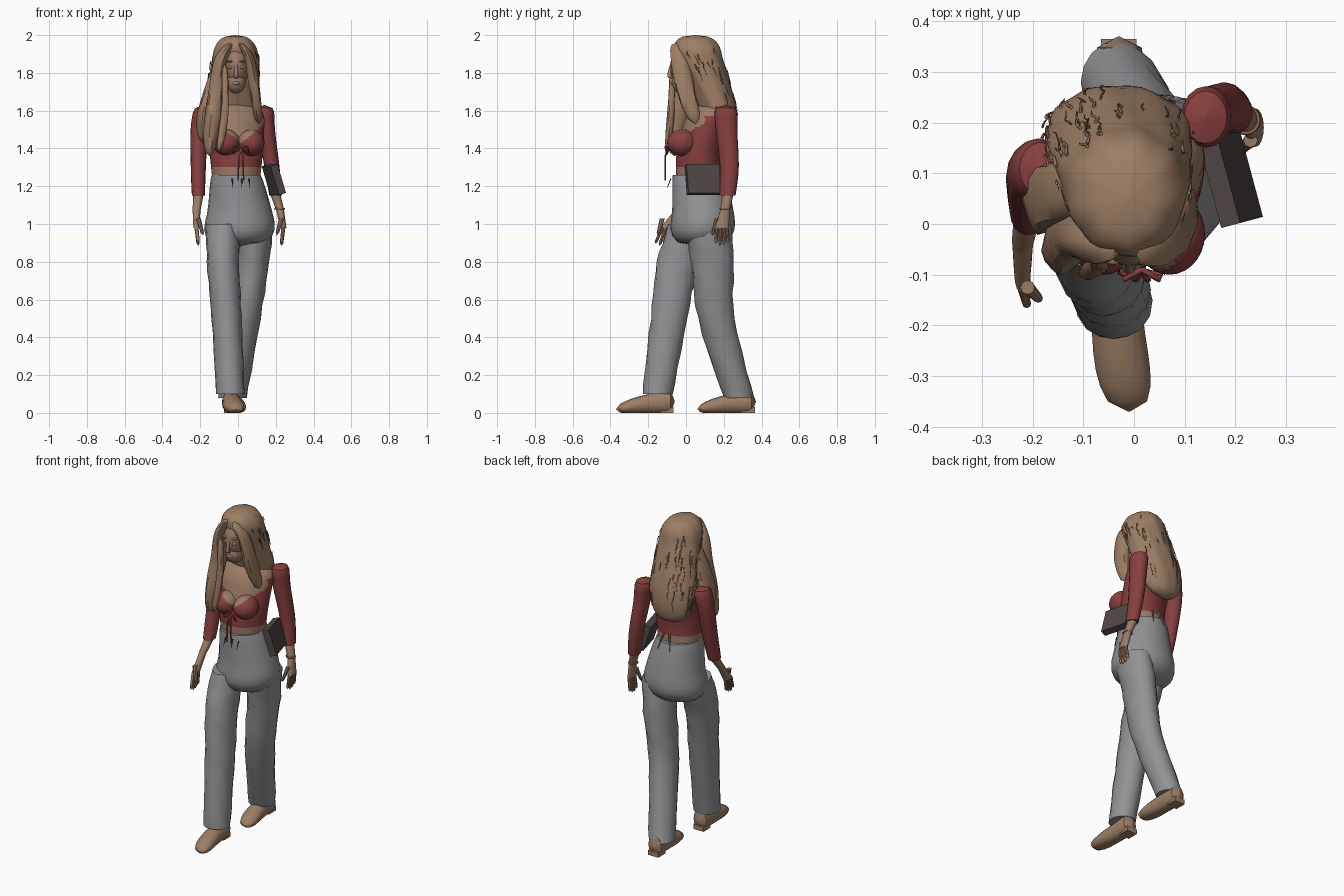
import bpy, bmesh, math, random
from mathutils import Vector

random.seed(4)
if "Cube" in bpy.data.objects:
    bpy.data.objects.remove(bpy.data.objects["Cube"])


def material(name, *rgb):
    mat = bpy.data.materials.new(name)
    mat.use_nodes = True
    mat.diffuse_color = (*rgb, 1)
    mat.node_tree.nodes["Principled BSDF"].inputs["Base Color"].default_value = (*rgb, 1)
    return mat


skin = material("skin", .33, .2, .13)
hair = material("hair", .34, .21, .13)
leather = material("shoe leather", .34, .21, .13)
red = material("red knit", .25, .05, .05)
denim = material("grey denim", .29, .29, .3)
dark = material("dark leather", .08, .06, .06)
shadow = material("dark hair strand", .16, .1, .06)


def finish(name, bm, mats, rule=None):
    bmesh.ops.recalc_face_normals(bm, faces=bm.faces)
    if rule:
        for face in bm.faces:
            face.material_index = rule(face.calc_center_median())
    mesh = bpy.data.meshes.new(name)
    bm.to_mesh(mesh)
    bm.free()
    obj = bpy.data.objects.new(name, mesh)
    bpy.context.collection.objects.link(obj)
    for mat in mats:
        mesh.materials.append(mat)
    bpy.ops.object.select_all(action='DESELECT')
    bpy.context.view_layer.objects.active = obj
    obj.select_set(True)
    bpy.ops.object.shade_smooth_by_angle(angle=math.radians(40))


def smooth_path(joints, steps):
    """Points of a smooth curve through the joints."""
    joints = [Vector(joint) for joint in joints]
    padded = [joints[0], *joints, joints[-1]]
    points = []
    for before, start, end, after in zip(padded, padded[1:], padded[2:], padded[3:]):
        tangent_in, tangent_out = (end - before) / 2, (after - start) / 2
        for step in range(steps):
            t = step / steps
            ease = t * t * (3 - 2 * t)
            points.append(start.lerp(end, ease) + tangent_in * t * (1 - t) ** 2
                          - tangent_out * t * t * (1 - t))
    return points + [joints[-1]]


def dome(head=0, tail=0):
    """Profile that rounds off the given shares of both ends."""
    def cap(distance, share):
        return 1 if distance >= share else math.sqrt(1 - (1 - distance / share) ** 2)
    return lambda t: max(cap(t, head) * cap(1 - t, tail), .03)


def sections(joints, wide, deep, profile, steps):
    path = smooth_path(joints, steps)
    for index, center in enumerate(path):
        t = index / (len(path) - 1)
        size = profile(t)
        yield center, size * (wide[0] + (wide[1] - wide[0]) * t), size * (deep[0] + (deep[1] - deep[0]) * t)


def limb(name, joints, wide, deep, mats, profile=dome(), sides=16, steps=5, yaw=0,
         upright=False, ripple=None, rule=None):
    """Skin of elliptical rings along a path; rings lie flat, or stand upright."""
    bm = bmesh.new()
    rings = []
    for center, rx, ry in sections(joints, wide, deep, profile, steps):
        ring = []
        for side in range(sides):
            angle = math.tau * side / sides
            swell = 1 + ripple(angle, center.z) if ripple else 1
            offset = Vector((rx * swell * math.cos(angle), ry * swell * math.sin(angle), 0))
            if upright:
                co = center + offset.xzy
                co.z = max(co.z, 0)
            else:
                offset.rotate(Vector((1, 0, 0)).rotation_difference((math.cos(yaw), math.sin(yaw), 0)))
                co = center + offset
            ring.append(bm.verts.new(co))
        rings.append(ring)
    for low, high in zip(rings, rings[1:]):
        for side in range(sides):
            bm.faces.new((low[side - 1], low[side], high[side], high[side - 1]))
    bm.faces.new(rings[0])
    bm.faces.new(rings[-1])
    finish(name, bm, mats, rule)


def ball(name, center, size, mats, rule=None):
    bm = bmesh.new()
    bmesh.ops.create_uvsphere(bm, u_segments=28, v_segments=18, radius=1)
    for vert in bm.verts:
        vert.co = Vector(center) + vert.co * Vector(size)
    finish(name, bm, mats, rule)


def box(name, center, size, mat, rotation=(0, 0, 0)):
    bpy.ops.mesh.primitive_cube_add(size=1, location=center, rotation=rotation)
    obj = bpy.context.object
    obj.name, obj.scale = name, size
    obj.data.materials.append(mat)


def cords(name, paths, radius, mat, tip=.3):
    curve = bpy.data.curves.new(name, 'CURVE')
    curve.dimensions, curve.bevel_depth, curve.bevel_resolution = '3D', radius, 1
    curve.use_fill_caps = True
    for path in paths:
        line = curve.splines.new('POLY')
        line.points.add(len(path) - 1)
        for index, (point, co) in enumerate(zip(line.points, path)):
            point.co = (*co, 1)
            point.radius = 1 - (1 - tip) * index / (len(path) - 1)
    curve.materials.append(mat)
    bpy.context.collection.objects.link(bpy.data.objects.new(name, curve))


# Trousers: hips and two striding legs with soft creases
def crease(angle, z):
    return (math.sin(3 * angle + 31 * z) + math.sin(2 * angle - 47 * z)) / 50


limb("trouser_hips", [(-.01, .07, 1.26), (.01, .09, 1.05), (0, .08, .88)],
     (.13, .22), (.14, .19), [denim], dome(tail=.4), sides=24)
legs = {"right": [(-.08, .04, 1), (-.08, -.04, .8), (-.06, -.09, .5), (-.04, -.15, .1)],
        "left": [(.1, .11, 1), (.08, .14, .8), (.04, .16, .5), (-.03, .28, .08)]}
for side, joints in legs.items():
    limb(side + "_trouser_leg", joints, (.09, .075), (.13, .08), [denim], ripple=crease)

    # Shoe below each hem, with a block heel
    ankle = joints[-1]
    heel = Vector((ankle.x if hasattr(ankle, "x") else ankle[0], ankle[1] + .09, .06))
    limb(side + "_shoe", [heel, heel + Vector((.01, -.16, -.015)), heel + Vector((.03, -.31, -.04))],
         (.045, .06), (.07, .03), [leather], dome(.15, .4), upright=True)
    box(side + "_heel", heel + Vector((0, -.04, -.045)), (.07, .07, .03), leather)


# Torso: bare midriff and neckline, knit top below the neckline
def top_rule(center):
    limit = 1.43 + .8 * abs(center.x - .015) if center.y < .1 else 1.57
    return int(1.3 < center.z < limit)


limb("torso", [(-.01, .07, 1.2), (-.01, .07, 1.4), (-.02, .14, 1.65)], (.12, .17), (.12, .11),
     [skin, red], dome(tail=.25), sides=48, steps=24, yaw=math.radians(14), rule=top_rule)
limb("neck", [(-.02, .13, 1.6), (-.01, .04, 1.78)], (.06, .04), (.06, .04), [skin])
for side, x in (("left", .07), ("right", -.06)):
    ball(side + "_bust", (x, -.02, 1.43), (.07, .08, .07), [skin, red], top_rule)

# Front tie: two loops and two hanging ends from one knot
knot = Vector((.015, -.09, 1.4))
ties = []
for sign in (-1, 1):
    ties.append([knot, knot + Vector((sign * .035, -.02, .01)), knot + Vector((sign * .04, -.01, -.03)), knot])
    ties.append([knot, knot + Vector((sign * .01, -.02, -.04)), knot + Vector((sign * .015, -.02, -.17))])
cords("front_tie", ties, .006, red, .7)
cords("back_tie", [[(x, .19, 1.31), (x * 2, .22, 1.22)] for x in (-.02, .02)], .006, skin)
cords("waist_drawstrings", [[(x, -.08, 1.24), (x, -.1, 1.19)] for x in (-.03, .02, .06)], .004, dark)

# Arms: sleeve, bare wrist, palm, fingers and thumb
arms = {"left": [(.14, .21, 1.63), (.15, .215, 1.5), (.18, .23, 1.3), (.2, .22, 1.15)],
        "right": [(-.18, .11, 1.63), (-.205, .1, 1.5), (-.21, .06, 1.3), (-.21, .02, 1.15)]}
palms = {"left": (.24, .19, .98), "right": (-.22, -.1, .98)}
for side, joints in arms.items():
    out = 1 if side == "left" else -1
    cuff, palm = Vector(joints[-1]), Vector(palms[side])
    wrist = cuff.lerp(palm, .45) + Vector((out * .005, 0, 0))
    limb(side + "_sleeve", joints, (.052, .034), (.064, .042), [red], dome(head=.15))
    limb(side + "_forearm", [cuff, wrist], (.027, .021), (.03, .025), [skin])
    limb(side + "_palm", [wrist, palm], (.021, .016), (.025, .038), [skin], steps=3)
    swing = Vector((-out * .01, min(out * .03, 0), 0))
    for finger in range(4):
        spread = Vector((0, (finger - 1.5) * .017, 0))
        length = Vector((0, 0, .1 - .012 * abs(finger - 1.3)))
        limb(f"{side}_finger_{finger + 1}", [palm + spread, palm + spread * 1.3 - length + swing],
             (.011, .008), (.01, .008), [skin], dome(tail=.2), sides=8)
    base = palm + Vector((-out * .01, -.025, .05))
    limb(side + "_thumb", [base, base + Vector((-out * .025, -.025, -.09))],
         (.014, .008), (.014, .008), [skin], dome(tail=.2), sides=8)

# Bracelet and the clutch bag held between arm and hip
bpy.ops.mesh.primitive_torus_add(location=(.22, .205, 1.08), major_radius=.026, minor_radius=.004,
                                 major_segments=16, minor_segments=6)
bpy.context.object.name = "bracelet"
bpy.context.object.data.materials.append(leather)
tilt = (0, math.radians(-17), math.radians(15))
box("clutch_bag", (.19, .09, 1.235), (.04, .18, .16), dark, tilt)

# Head: face, jaw, nose, lips, eyelids and brows
ball("face", (-.01, 0, 1.84), (.067, .083, .11), [skin])
ball("jaw", (-.01, -.015, 1.75), (.05, .06, .06), [skin])
limb("nose", [(-.01, -.075, 1.85), (-.01, -.088, 1.79), (-.01, -.075, 1.77)],
     (.008, .015), (.008, .015), [skin], dome(tail=.3), sides=10)
ball("lips", (-.01, -.07, 1.745), (.02, .01, .01), [skin])
for side, x in (("left", .02), ("right", -.04)):
    ball(side + "_eyelid", (x, -.067, 1.83), (.015, .012, .01), [skin])
    ball(side + "_brow", (x, -.07, 1.86), (.02, .01, .006), [skin])


# Hair: main mass down the back, then locks framing the face
def waves(depth, count):
    return lambda angle, z: depth * math.sin(count * angle + 14 * z)


mass = dict(joints=[(-.015, .05, 2), (-.015, .065, 1.9), (-.02, .11, 1.78), (-.03, .17, 1.6), (-.04, .21, 1.41)],
            wide=(.105, .16), deep=(.135, .09), profile=dome(.25, .3), steps=8)
limb("hair_mass", mats=[hair], sides=36, ripple=waves(.02, 9), **mass)
locks = {"right_front": ([(-.04, -.05, 1.96), (-.09, -.03, 1.86), (-.12, -.02, 1.68), (-.14, -.05, 1.5),
                          (-.15, -.06, 1.36)], .05, .06),
         "right_side": ([(-.08, .06, 1.9), (-.15, .06, 1.7), (-.18, .05, 1.56), (-.18, .03, 1.43)], .045, .08),
         "right_inner": ([(-.07, -.07, 1.85), (-.07, -.08, 1.6), (-.1, -.1, 1.38)], .024, .022),
         "left_front": ([(.01, -.05, 1.96), (.06, -.03, 1.87), (.09, 0, 1.7), (.11, .05, 1.53)], .035, .06)}
for place, (joints, wide, deep) in locks.items():
    limb(place + "_lock", joints, (wide * .7, wide), (deep * .7, deep), [hair], dome(.3, .5),
         sides=14, ripple=waves(.07, 4))

# Loose strands over the hair surface
rings = list(sections(**mass))
loose = []
for _ in range(70):
    first = random.randint(6, len(rings) - 8)
    angle = random.uniform(-.5, math.pi + .5)
    lift = random.uniform(1, 1.06)
    path = []
    for center, rx, ry in rings[first:first + random.randint(3, 6)]:
        path.append(center + lift * Vector((rx * math.cos(angle), ry * math.sin(angle), 0)))
        angle += random.uniform(-.05, .05)
    loose.append(path)
cords("loose_strands", loose[::2], .004, hair)
cords("shadowed_strands", loose[1::2], .0025, shadow)
